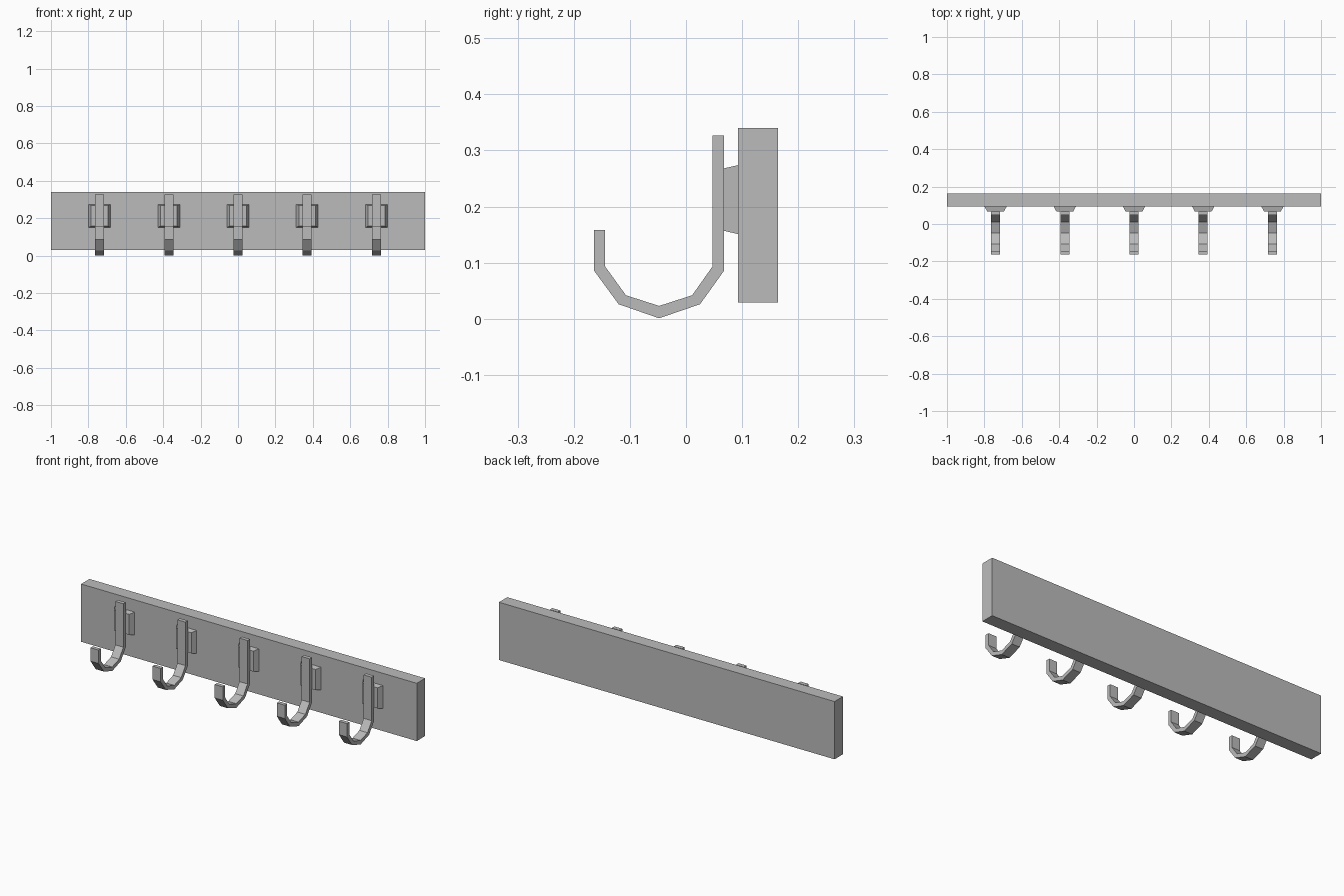
import bpy
import bmesh

cube = bpy.data.objects.get("Cube")
if cube:
    bpy.data.objects.remove(cube, do_unlink=True)

GREY = (0.5, 0.5, 0.5, 1.0)
mat = bpy.data.materials.new("plain grey")
mat.use_nodes = True
mat.diffuse_color = GREY
mat.node_tree.nodes["Principled BSDF"].inputs["Base Color"].default_value = GREY


def finish(name, bm, x=0.0):
    bmesh.ops.recalc_face_normals(bm, faces=bm.faces)
    mesh = bpy.data.meshes.new(name)
    bm.to_mesh(mesh)
    bm.free()
    mesh.materials.append(mat)
    obj = bpy.data.objects.new(name, mesh)
    obj.location.x = x
    bpy.context.collection.objects.link(obj)
    return obj


def loft(name, rings, x=0.0):
    """Closed solid joining two matching rings of points."""
    bm = bmesh.new()
    a, b = [[bm.verts.new(p) for p in ring] for ring in rings]
    n = len(a)
    for i in range(n):
        j = (i + 1) % n
        bm.faces.new((a[i], a[j], b[j], b[i]))
    bm.faces.new(a)
    bm.faces.new(b)
    return finish(name, bm, x)


def rect(half_width, y, z0, z1):
    w = half_width
    return [(-w, y, z0), (w, y, z0), (w, y, z1), (-w, y, z1)]


def hook(name, x, half_width=0.024):
    """Flat bar bent into a J, built as a strip of quads between two edges."""
    outer = [(0.068, 0.327), (0.068, 0.086), (0.025, 0.026), (-0.048, 0.001),
             (-0.12, 0.026), (-0.164, 0.086), (-0.164, 0.158)]
    inner = [(0.047, 0.327), (0.047, 0.093), (0.011, 0.042), (-0.048, 0.023),
             (-0.107, 0.042), (-0.144, 0.093), (-0.144, 0.158)]
    bm = bmesh.new()
    rows = [[bm.verts.new((s * half_width, y, z)) for s, (y, z) in
             ((-1, o), (1, o), (1, i), (-1, i))] for o, i in zip(outer, inner)]
    for r, q in zip(rows, rows[1:]):
        for k in range(4):
            m = (k + 1) % 4
            bm.faces.new((r[k], r[m], q[m], q[k]))
    bm.faces.new(rows[0])
    bm.faces.new(rows[-1])
    return finish(name, bm, x)


# Wall board
loft("wall_board", [rect(1.0, 0.093, 0.029, 0.34), rect(1.0, 0.164, 0.029, 0.34)])

# Five hooks, each on a tapered mounting pad
for n in range(5):
    x = (n - 2) * 0.37
    loft(f"mounting_pad_{n + 1}",
         [rect(0.045, 0.067, 0.157, 0.268), rect(0.059, 0.093, 0.151, 0.274)], x)
    hook(f"hook_{n + 1}", x)
